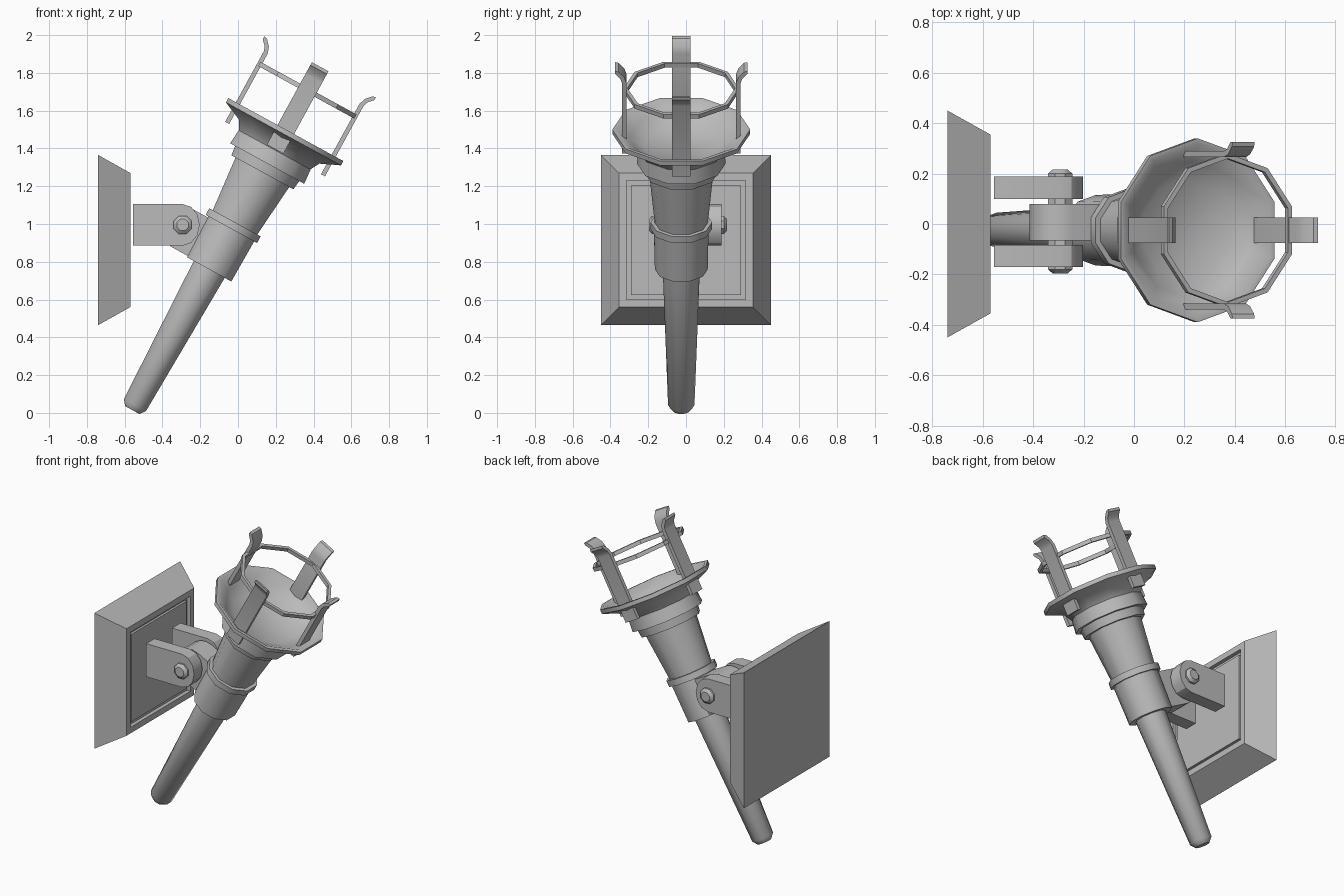
import bpy, bmesh
from math import radians, sin, cos, pi, sqrt
from mathutils import Matrix

if "Cube" in bpy.data.objects:
    bpy.data.objects.remove(bpy.data.objects["Cube"], do_unlink=True)

# Single dull metal
metal = bpy.data.materials.new("grey_metal")
metal.use_nodes = True
GREY = (0.5, 0.5, 0.5, 1)
metal.diffuse_color = GREY
metal.node_tree.nodes["Principled BSDF"].inputs["Base Color"].default_value = GREY


def finish(name, bm, matrix, sharp):
    bmesh.ops.recalc_face_normals(bm, faces=bm.faces)
    for f in bm.faces:
        f.smooth = True
    for e in bm.edges:
        e.smooth = len(e.link_faces) == 2 and e.calc_face_angle() < radians(sharp)
    mesh = bpy.data.meshes.new(name)
    bm.to_mesh(mesh)
    bm.free()
    mesh.materials.append(metal)
    obj = bpy.data.objects.new(name, mesh)
    obj.matrix_world = matrix
    bpy.context.collection.objects.link(obj)
    return obj


def lathe(name, profile, matrix, sides=10, phase=18, closed=False, sharp=39):
    """Revolve (radius, height) points around local z."""
    bm = bmesh.new()
    angles = [radians(phase) + 2 * pi * i / sides for i in range(sides)]
    rings = [[bm.verts.new((r * cos(a), r * sin(a), h)) for a in angles] for r, h in profile]
    pairs = list(zip(rings, rings[1:]))
    if closed:
        pairs.append((rings[-1], rings[0]))
    else:
        bm.faces.new(rings[0])
        bm.faces.new(rings[-1])
    for low, high in pairs:
        for i in range(sides):
            j = (i + 1) % sides
            bm.faces.new((low[i], low[j], high[j], high[i]))
    return finish(name, bm, matrix, sharp)


def prism(name, outline, y0, y1, matrix, sharp=30):
    """Extrude an (x, z) outline from y0 to y1."""
    bm = bmesh.new()
    a = [bm.verts.new((x, y0, z)) for x, z in outline]
    b = [bm.verts.new((x, y1, z)) for x, z in outline]
    bm.faces.new(a)
    bm.faces.new(b)
    for i in range(len(a)):
        j = (i + 1) % len(a)
        bm.faces.new((a[i], a[j], b[j], b[i]))
    return finish(name, bm, matrix, sharp)


def arc(cx, cz, rx, rz, start, end, steps=6):
    angs = [radians(start + (end - start) * i / steps) for i in range(steps + 1)]
    return [(cx + rx * cos(a), cz + rz * sin(a)) for a in angs]


WORLD = Matrix.Identity(4)
TORCH = Matrix.Translation((-0.56, -0.025, 0.015)) @ Matrix.Rotation(radians(28.7), 4, "Y")

# Torch shaft, from the tip upwards
lathe("handle", [(0.045, 0), (0.07, 0.03), (0.1, 0.9)], TORCH)
lathe("sleeve", [(0.14, 0.849), (0.145, 1.11)], TORCH)
lathe("sleeve_ring", [(0.163, 1.093), (0.163, 1.133)], TORCH)
lathe("upper_body", [(0.138, 1.1), (0.172, 1.45)], TORCH)
lathe("lower_collar", [(0.197, 1.435), (0.205, 1.5)], TORCH)
lathe("upper_collar", [(0.235, 1.488), (0.228, 1.57)], TORCH)

# Bowl with a thick rim and a hollow inside
lathe("bowl", [(0.22, 1.56), (0.255, 1.62), (0.365, 1.667), (0.365, 1.693),
               (0.345, 1.693), (0.275, 1.64), (0.2, 1.59)], TORCH)

# Cage: four flared prongs and a thin hoop
for k, side in enumerate(("left", "back", "right", "front")):
    r = 0.277 if k % 2 == 0 else 0.29
    outline = [(r, 1.575), (r + 0.024, 1.575), (r + 0.024, 2.0), (r + 0.032, 2.025),
               (r + 0.06, 2.055), (r + 0.06, 2.072), (r + 0.042, 2.068),
               (r + 0.012, 2.035), (r, 2.0)]
    prism("prong_" + side, outline, -0.05, 0.05,
          TORCH @ Matrix.Rotation(k * pi / 2, 4, "Z"))
lathe("cage_hoop", [(0.285, 1.918), (0.305, 1.918), (0.305, 1.943), (0.285, 1.943)],
      TORCH, closed=True, sharp=30)

# Hinge lug reaching out from the sleeve
prism("hinge_lug", [(-0.06, 0.857)] + arc(-0.236, 0.972, 0.115, 0.115, 270, 90, 8)
      + [(-0.06, 1.087)], -0.04, 0.105, TORCH)

# Wall bracket arms with rounded ends
arm = [(-0.555, 0.885)] + arc(-0.293, 0.995, 0.09, 0.11, -90, 90) + [(-0.555, 1.105)]
for name, y0, y1 in (("bracket_arm_back", 0.1, 0.188), ("bracket_arm_front", -0.17, -0.083)):
    prism(name, arm, y0, y1, WORLD)

# Hinge bolt with chamfered ends
lathe("hinge_bolt", [(0.033, -0.206), (0.052, -0.19), (0.052, 0.19), (0.033, 0.206)],
      Matrix.Translation((-0.293, 0.01, 0.995)) @ Matrix.Rotation(pi / 2, 4, "X"),
      sides=8, phase=22.5, sharp=30)

# Bevelled wall plate with a grooved, sunken panel
steps = [(0.45, -0.74), (0.355, -0.57), (0.315, -0.57), (0.315, -0.595),
         (0.29, -0.595), (0.29, -0.58)]
lathe("wall_plate", [(half * sqrt(2), x) for half, x in steps],
      Matrix.Translation((0, 0, 0.915)) @ Matrix.Rotation(pi / 2, 4, "Y"),
      sides=4, phase=45, sharp=20)
